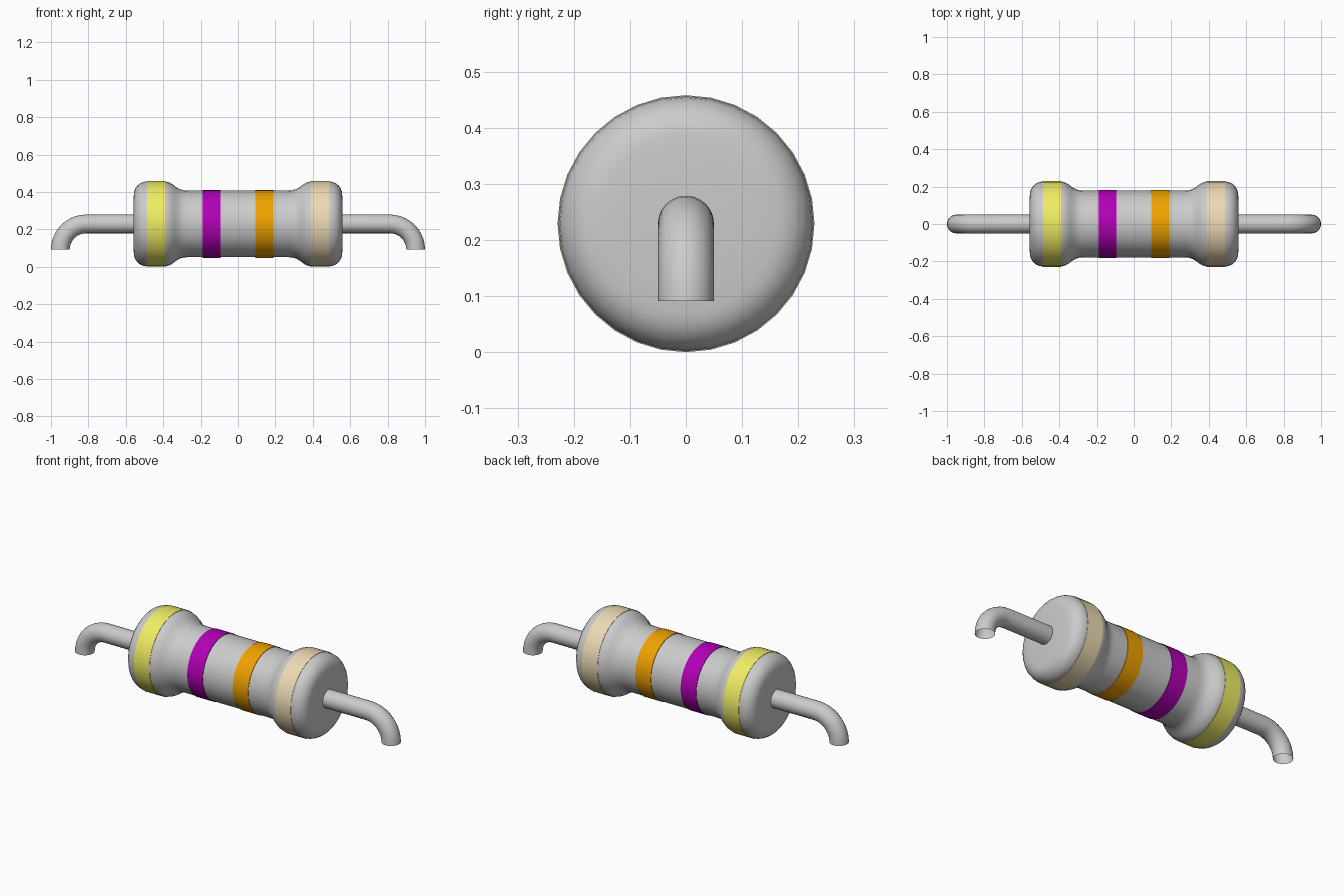
import bpy, bmesh
from math import sin, cos, pi, radians

if "Cube" in bpy.data.objects:
    bpy.data.objects.remove(bpy.data.objects["Cube"])

AXIS_Z = 0.229
SIDES = 32


def finish(name, bm, color=None):
    bmesh.ops.recalc_face_normals(bm, faces=bm.faces)
    me = bpy.data.meshes.new(name)
    bm.to_mesh(me)
    bm.free()
    ob = bpy.data.objects.new(name, me)
    bpy.context.collection.objects.link(ob)
    if color:
        mat = bpy.data.materials.new(name + "_paint")
        mat.diffuse_color = (*color, 1)
        mat.use_nodes = True
        mat.node_tree.nodes["Principled BSDF"].inputs["Base Color"].default_value = mat.diffuse_color
        me.materials.append(mat)
    bpy.ops.object.select_all(action='DESELECT')
    ob.select_set(True)
    bpy.context.view_layer.objects.active = ob
    bpy.ops.object.shade_smooth_by_angle(angle=radians(40))
    return ob


def skin(bm, rings, closed=False):
    """Join consecutive rings of vertices with quads."""
    pairs = list(zip(rings, rings[1:])) + ([(rings[-1], rings[0])] if closed else [])
    for a, b in pairs:
        n = len(a)
        for i in range(n):
            j = (i + 1) % n
            bm.faces.new((a[i], a[j], b[j], b[i]))


def lathe(name, profile, color=None, closed=False):
    """Revolve (x, radius) points around the resistor's long axis."""
    bm = bmesh.new()
    rings = [[bm.verts.new((x, r * cos(2 * pi * i / SIDES), AXIS_Z + r * sin(2 * pi * i / SIDES)))
              for i in range(SIDES)] for x, r in profile]
    skin(bm, rings, closed)
    if not closed:
        bm.faces.new(rings[0])
        bm.faces.new(rings[-1])
    return finish(name, bm, color)


# Body: narrow barrel with a rounded bulge at each end
half = [(0.27, 0.178), (0.292, 0.18), (0.312, 0.186), (0.332, 0.198), (0.350, 0.212),
        (0.368, 0.222), (0.388, 0.227), (0.488, 0.227)]
for k in range(1, 7):
    t = k / 6 * pi / 2
    half.append((0.488 + 0.069 * sin(t), 0.157 + 0.070 * cos(t)))
half.append((0.560, 0.12))
lathe("body", [(-x, r) for x, r in reversed(half)] + half)

# Painted bands, a hair proud of the body
bands = [("yellow_band", -0.438, 0.229, (0.87, 0.84, 0.13)),
         ("violet_band", -0.141, 0.181, (0.45, 0.0, 0.47)),
         ("orange_band", 0.141, 0.181, (0.87, 0.36, 0.0)),
         ("beige_band", 0.438, 0.229, (0.84, 0.70, 0.45))]
for name, x, r, color in bands:
    w = 0.048
    lathe(name, [(x - w, r - 0.01), (x - w, r), (x + w, r), (x + w, r - 0.01)], color, closed=True)

# Wire leads: straight out of the body, then bent down, open at the tip
WIRE, BEND, STEPS, WSIDES = 0.05, 0.138, 10, 24
for side, label in ((-1, "left"), (1, "right")):
    path = [(0.54, AXIS_Z, 0)]
    for k in range(STEPS + 1):
        a = k / STEPS * pi / 2
        path.append((0.812 + BEND * sin(a), AXIS_Z - BEND * (1 - cos(a)), a))
    bm = bmesh.new()
    rings = []
    for x, z, a in path:
        ring = []
        for i in range(WSIDES):
            t = 2 * pi * i / WSIDES
            u, v = WIRE * cos(t), WIRE * sin(t)
            ring.append(bm.verts.new((side * (x + v * sin(a)), u, z + v * cos(a))))
        rings.append(ring)
    skin(bm, rings)
    finish(label + "_lead", bm)
